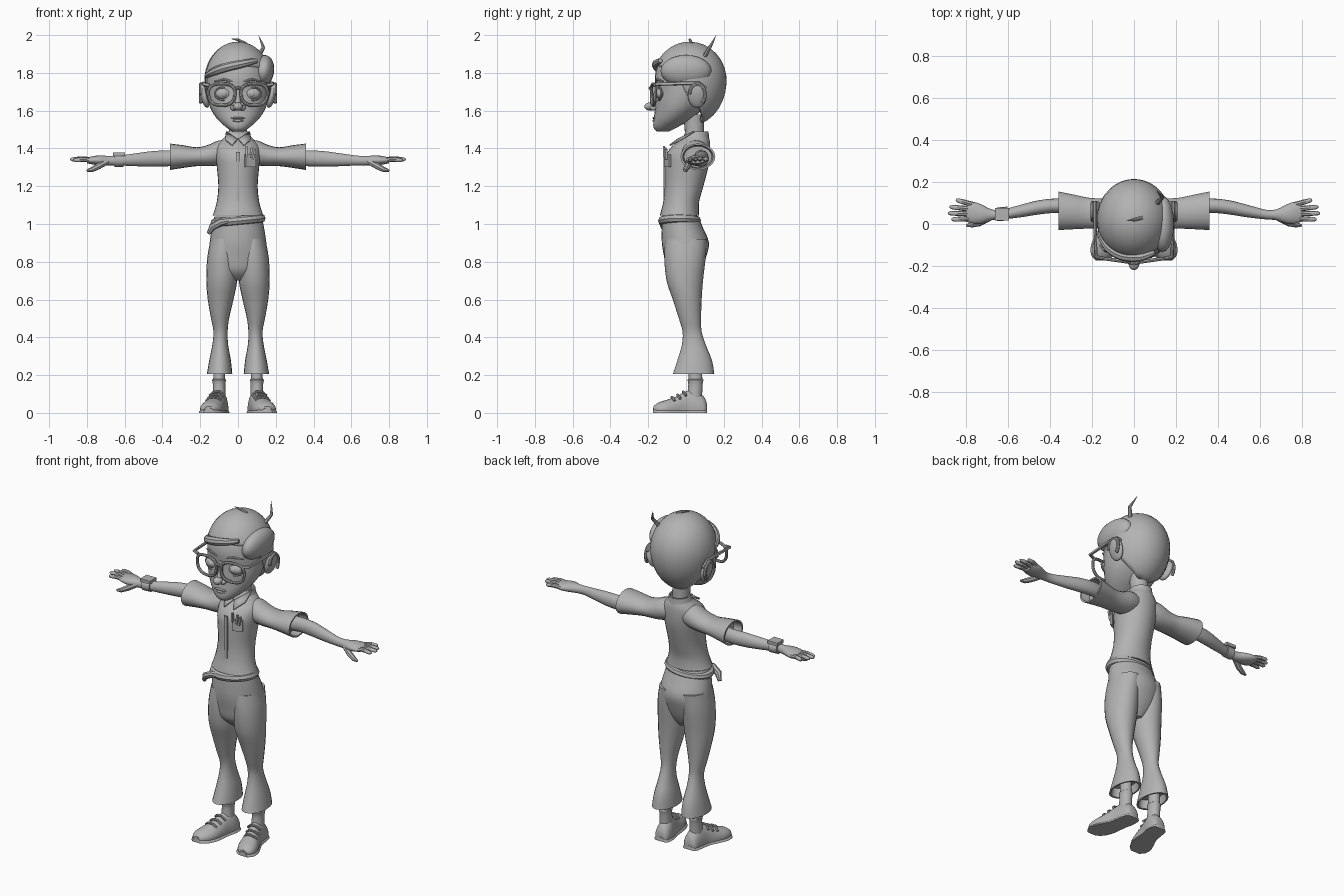
import bpy, bmesh, math
from mathutils import Vector, Matrix

if "Cube" in bpy.data.objects:
    bpy.data.objects.remove(bpy.data.objects["Cube"])

grey = bpy.data.materials.new("plain_grey")
grey.diffuse_color = (0.45, 0.45, 0.45, 1)
grey.use_nodes = True
grey.node_tree.nodes["Principled BSDF"].inputs["Base Color"].default_value = grey.diffuse_color


def add(name, mesh, mirror=False):
    mesh.materials.clear()
    mesh.materials.append(grey)
    ob = bpy.data.objects.new(name, mesh)
    bpy.context.collection.objects.link(ob)
    if mirror:
        ob.modifiers.new("mirror", 'MIRROR')
    return ob


def finish(name, bm, mirror=False):
    bmesh.ops.recalc_face_normals(bm, faces=bm.faces)
    me = bpy.data.meshes.new(name)
    bm.to_mesh(me)
    bm.free()
    return add(name, me, mirror)


def spline(rings, sub):
    out = []
    for i in range(len(rings) - 1):
        p = [rings[max(0, min(len(rings) - 1, i + k))] for k in (-1, 0, 1, 2)]
        for s in range(sub):
            t = s / sub
            out.append([0.5 * (2 * b + (c - a) * t + (2 * a - 5 * b + 4 * c - d) * t * t
                               + (3 * b - a - 3 * c + d) * t ** 3) for a, b, c, d in zip(*p)])
    return out + [list(rings[-1])]


def loft(name, axis, rings, mirror=False, n=20, sub=3, lip=0.0, floor=None):
    """Elliptical rings: (position on axis, centre a, centre b, radius a, radius b)."""
    rs = spline(rings, sub)
    if lip:  # hollow hem at the last ring
        t, a, b, ra, rb = rs[-1]
        rs += [[t, a, b, ra * .88, rb * .88], [t + lip, a, b, ra * .8, rb * .8]]
    ia, ib = {'X': (1, 2), 'Y': (0, 2), 'Z': (0, 1)}[axis]
    bm = bmesh.new()
    loops = []
    for t, a, b, ra, rb in rs:
        loop = []
        for k in range(n):
            w = 2 * math.pi * k / n
            co = [t, t, t]
            co[ia], co[ib] = a + ra * math.cos(w), b + rb * math.sin(w)
            if floor is not None:
                co[2] = max(co[2], floor)
            loop.append(bm.verts.new(co))
        loops.append(loop)
    for l, m in zip(loops, loops[1:]):
        for k in range(n):
            bm.faces.new((l[k], l[(k + 1) % n], m[(k + 1) % n], m[k]))
    bm.faces.new(loops[0])
    bm.faces.new(loops[-1])
    return finish(name, bm, mirror)


def ball(name, c, r, mirror=False, rot=0, axis='Y'):
    bm = bmesh.new()
    bmesh.ops.create_uvsphere(bm, u_segments=20, v_segments=12, radius=1)
    bm.transform(Matrix.Translation(c) @ Matrix.Rotation(rot, 4, axis) @ Matrix.Diagonal((*r, 1)))
    return finish(name, bm, mirror)


def box(name, c, size, mirror=False, rot=0, axis='Y'):
    bm = bmesh.new()
    bmesh.ops.create_cube(bm, size=1)
    bm.transform(Matrix.Translation(c) @ Matrix.Rotation(rot, 4, axis) @ Matrix.Diagonal((*size, 1)))
    return finish(name, bm, mirror)


def tube(name, pts, r, radii=None, cyclic=False, mirror=False):
    cu = bpy.data.curves.new(name, 'CURVE')
    cu.dimensions, cu.bevel_depth, cu.bevel_resolution, cu.use_fill_caps = '3D', r, 2, True
    sp = cu.splines.new('POLY')
    sp.points.add(len(pts) - 1)
    for i, p in enumerate(pts):
        sp.points[i].co = (*p, 1)
        sp.points[i].radius = radii[i] if radii else 1
    sp.use_cyclic_u = cyclic
    tmp = bpy.data.objects.new("tmp", cu)
    bpy.context.collection.objects.link(tmp)
    dg = bpy.context.evaluated_depsgraph_get()
    me = bpy.data.meshes.new_from_object(tmp.evaluated_get(dg))
    bpy.data.objects.remove(tmp)
    return add(name, me, mirror)


# Head and face
def fb(z, front, back, hw):
    return (z, 0, (front + back) / 2, hw, (back - front) / 2)


loft("head", 'Z', [fb(1.49, -.155, -.09, .03), fb(1.51, -.172, -.05, .06), fb(1.55, -.172, .02, .105),
                   fb(1.60, -.165, .08, .14), fb(1.65, -.163, .12, .158), fb(1.71, -.16, .15, .167),
                   fb(1.78, -.165, .16, .165), fb(1.86, -.14, .14, .14), fb(1.92, -.07, .08, .07)], n=28)
loft("neck", 'Z', [(1.40, 0, .045, .055, .055), (1.47, 0, .045, .048, .05), (1.58, 0, .04, .05, .055)])
ball("nose", (0, -.19, 1.622), (.026, .03, .022))
ball("nostril", (.022, -.172, 1.615), (.018, .02, .015), True)
loft("nose_bridge", 'Z', [(1.62, 0, -.175, .018, .03), (1.67, 0, -.162, .014, .018), (1.73, 0, -.155, .012, .01)])
ball("upper_lip", (0, -.168, 1.561), (.038, .01, .006))
ball("lower_lip", (0, -.167, 1.547), (.03, .011, .007))
ball("eye", (.076, -.135, 1.69), (.043, .025, .03), True)
ball("iris", (.074, -.152, 1.69), (.018, .012, .018), True)
tube("eyelid", [(.076 + .046 * math.cos(a), -.145 + .015 * abs(math.cos(a)), 1.69 + .034 * math.sin(a))
                for a in [k * math.pi / 10 for k in range(20)]], .005, None, True, True)
tube("eyebrow", [(.03, -.16, 1.755), (.075, -.152, 1.765), (.125, -.12, 1.755)], .007, [.8, 1, .4], False, True)
ball("ear", (.178, .06, 1.68), (.022, .05, .067), True, .25, 'Y')
tube("ear_rim", [(.198, .06 + .042 * math.cos(a), 1.685 + .055 * math.sin(a))
                 for a in [-.9 + k * .4 for k in range(11)]], .009, None, False, True)

# Hair cap, with its lower edge following the hairline
LINE = [(0, 1.53), (40, 1.54), (62, 1.58), (78, 1.64), (94, 1.665), (101, 1.74), (112, 1.80), (135, 1.83), (180, 1.845)]


def hairline(deg):
    for (a, z), (b, w) in zip(LINE, LINE[1:]):
        if deg <= b:
            return z + (w - z) * (deg - a) / (b - a)
    return LINE[-1][1]


bm = bmesh.new()
rows, cols = 14, 48
top = bm.verts.new((0, .02, 1.965))
grid = []
for j in range(cols):
    a = 360 * j / cols
    dz = hairline(a if a <= 180 else 360 - a) - 1.76
    low = math.asin(dz / (.205 if dz > 0 else .24))
    w, col = math.radians(a), []
    for i in range(1, rows + 1):
        e = math.pi / 2 + (low - math.pi / 2) * i / rows
        rz = .205 if e > 0 else .24
        col.append(bm.verts.new((.178 * math.cos(e) * math.sin(w), .02 + .195 * math.cos(e) * math.cos(w),
                                 1.76 + rz * math.sin(e))))
    grid.append(col)
for j in range(cols):
    a, b = grid[j], grid[(j + 1) % cols]
    bm.faces.new((top, a[0], b[0]))
    for i in range(rows - 1):
        bm.faces.new((a[i], a[i + 1], b[i + 1], b[i]))
sol = finish("hair_cap", bm).modifiers.new("thickness", 'SOLIDIFY')
sol.thickness = .02
# Fringe, side sweep and stray locks
tube("fringe", spline([(.10, -.135, 1.865), (.03, -.158, 1.85), (-.06, -.15, 1.83), (-.13, -.105, 1.805),
                       (-.167, -.04, 1.785)], 4), .024, [.5 + .5 * math.sin(math.pi * k / 16) for k in range(17)])
ball("side_sweep", (.135, 0, 1.81), (.056, .135, .085), rot=.15)
tube("tall_stray_lock", [(.11, .10, 1.89), (.135, .125, 1.935), (.125, .14, 1.96), (.108, .16, 2.0)], .012, [1, .8, .5, .05])
tube("short_stray_lock", [(.04, .03, 1.955), (.0, .02, 1.975), (-.035, .015, 1.98)], .009, [1, .8, .1])

# Glasses
rim = []
for k in range(28):
    c, s = math.cos(k * math.pi / 14), math.sin(k * math.pi / 14)
    x = .07 * math.copysign(abs(c) ** .75, c) * (1 + .1 * s)
    rim.append((.086 + x, -.183 + .02 * (x + .07) / .14, 1.685 + .057 * math.copysign(abs(s) ** .8, s)))
tube("glasses_rim", rim, .0085, None, True, True)
tube("glasses_bridge", [(-.02, -.186, 1.715), (0, -.19, 1.72), (.02, -.186, 1.715)], .008)
tube("glasses_arm", [(.15, -.165, 1.735), (.182, -.155, 1.74), (.186, .0, 1.745), (.186, .07, 1.745),
                     (.186, .105, 1.715)], .009, None, False, True)

# Shirt
loft("shirt_body", 'Z', [fb(1.475, .0, .115, .055), fb(1.445, -.03, .125, .085), fb(1.41, -.075, .128, .115),
                         fb(1.36, -.108, .127, .118), fb(1.30, -.113, .118, .112), fb(1.20, -.113, .092, .104),
                         fb(1.12, -.12, .07, .112), fb(1.07, -.132, .068, .125), fb(1.045, -.138, .07, .135)],
     n=28, lip=.015)
loft("sleeve", 'X', [(.04, .05, 1.385, .06, .055), (.10, .05, 1.377, .072, .066), (.16, .05, 1.362, .072, .056),
                     (.22, .052, 1.356, .074, .05), (.29, .058, 1.357, .083, .06), (.36, .063, 1.356, .092, .07)],
     True, lip=-.05)
# Collar, pocket and pens
loft("collar_band", 'Z', [(1.44, 0, .05, .075, .075), (1.47, 0, .055, .066, .066), (1.49, 0, .06, .06, .06)], lip=-.02)
bm = bmesh.new()
bm.faces.new([bm.verts.new(p) for p in ((.004, -.045, 1.452), (.032, -.088, 1.42), (.068, -.03, 1.45), (.064, .04, 1.492))])
finish("collar_flap", bm, True).modifiers.new("thickness", 'SOLIDIFY').thickness = .008
box("button_strip", (0, -.115, 1.23), (.022, .008, .3))
box("shirt_pocket", (.065, -.098, 1.335), (.06, .014, .065), rot=.45, axis='Z')
for i, x in enumerate((.045, .07, .085)):
    box(f"pen_{i + 1}", (x, -.117 + .3 * (x - .045), 1.385 - .008 * i), (.01, .012, .055), rot=.1 * i)

# Arms and hands
loft("arm", 'X', [(.28, .07, 1.35, .036, .042), (.36, .087, 1.348, .034, .042), (.45, .08, 1.345, .034, .041),
                  (.54, .062, 1.34, .03, .034), (.63, .045, 1.336, .023, .026), (.68, .044, 1.335, .026, .025),
                  (.73, .048, 1.337, .046, .026), (.77, .054, 1.337, .052, .022), (.80, .056, 1.337, .045, .015)], True)
for nm, y0, tx, ty, tz in (("little", .092, .85, .115, 1.343), ("ring", .07, .88, .082, 1.345),
                           ("middle", .048, .888, .052, 1.343), ("index", .026, .872, .022, 1.338)):
    a, b = Vector((.765, y0, 1.338)), Vector((tx, ty, tz))
    tube(nm + "_finger", [a, a.lerp(b, .5) + Vector((0, 0, .004)), a.lerp(b, .9), b], .0125, [1, 1, .85, .4], mirror=True)
tube("thumb", [(.69, .03, 1.332), (.74, .005, 1.305), (.775, -.003, 1.287), (.80, -.008, 1.282)], .016,
     [1, 1.05, .85, .4], mirror=True)
# Wristwatch
loft("watch_band", 'X', [(-.655, .046, 1.337, .033, .034), (-.605, .05, 1.337, .033, .034)], n=12, sub=1)
box("watch_face", (-.63, .047, 1.37), (.065, .06, .018))

# Trousers
loft("trouser_seat", 'Z', [fb(1.04, -.125, .065, .125), fb(.98, -.128, .09, .138), fb(.90, -.128, .122, .15),
                           fb(.82, -.115, .105, .155), fb(.75, -.10, .08, .12), fb(.70, -.05, .05, .05)], n=28)


def leg(z, inner, outer, front, back):
    return (z, (inner + outer) / 2, (front + back) / 2, (outer - inner) / 2, (back - front) / 2)


loft("trouser_leg", 'Z', [leg(.92, .0, .145, -.11, .11), leg(.82, -.0, .163, -.115, .104), leg(.70, .004, .168, -.103, .09),
                          leg(.60, .024, .16, -.07, .083), leg(.50, .047, .143, -.038, .08), leg(.43, .055, .13, -.018, .083),
                          leg(.36, .052, .136, -.022, .105), leg(.28, .038, .152, -.045, .137),
                          leg(.205, .03, .165, -.07, .15)], True, lip=.05)
# Belt with a loose end
tube("belt", [(.122 * math.cos(a), -.034 + .09 * math.sin(a), 1.018 + .012 * math.cos(a))
              for a in [k * math.pi / 20 for k in range(40)]], .024, None, True)
tube("belt_loose_end", [(-.03, -.125, 1.02), (-.09, -.125, 1.01), (-.135, -.115, .985), (-.155, -.10, .95)], .02,
     [.6, 1, 1, .55])

# Ankles and shoes
loft("ankle", 'Z', [(.30, .10, .05, .032, .035), (.19, .10, .05, .03, .036), (.175, .10, .05, .037, .042),
                    (.15, .10, .05, .033, .038), (.08, .10, .045, .034, .04)], True)
SHOE = [(.11, .095, .028, .05), (.095, .095, .042, .085), (.05, .098, .047, .122), (0, .108, .046, .115), (-.05, .123, .054, .088),
        (-.10, .138, .06, .07), (-.145, .149, .05, .055), (-.172, .154, .025, .035)]
loft("shoe", 'Y', [(y, x, .02, r, h - .02) for y, x, r, h in SHOE], True, floor=.004)
loft("sole", 'Y', [(y * 1.015, x, .0, r * 1.12, .026) for y, x, r, h in SHOE], True, floor=0)
for i, (x, y, z) in enumerate(((.112, -.015, .112), (.122, -.045, .096), (.131, -.075, .084))):
    tube(f"shoe_lace_{i + 1}", [(x - .038, y + .005, z - .02), (x - .015, y, z), (x + .015, y, z),
                                (x + .038, y + .015, z - .02)], .007, mirror=True)

# Smooth shading with sharp edges kept
bpy.ops.object.select_all(action='SELECT')
bpy.context.view_layer.objects.active = bpy.context.selected_objects[0]
bpy.ops.object.shade_smooth_by_angle(angle=math.radians(42))
